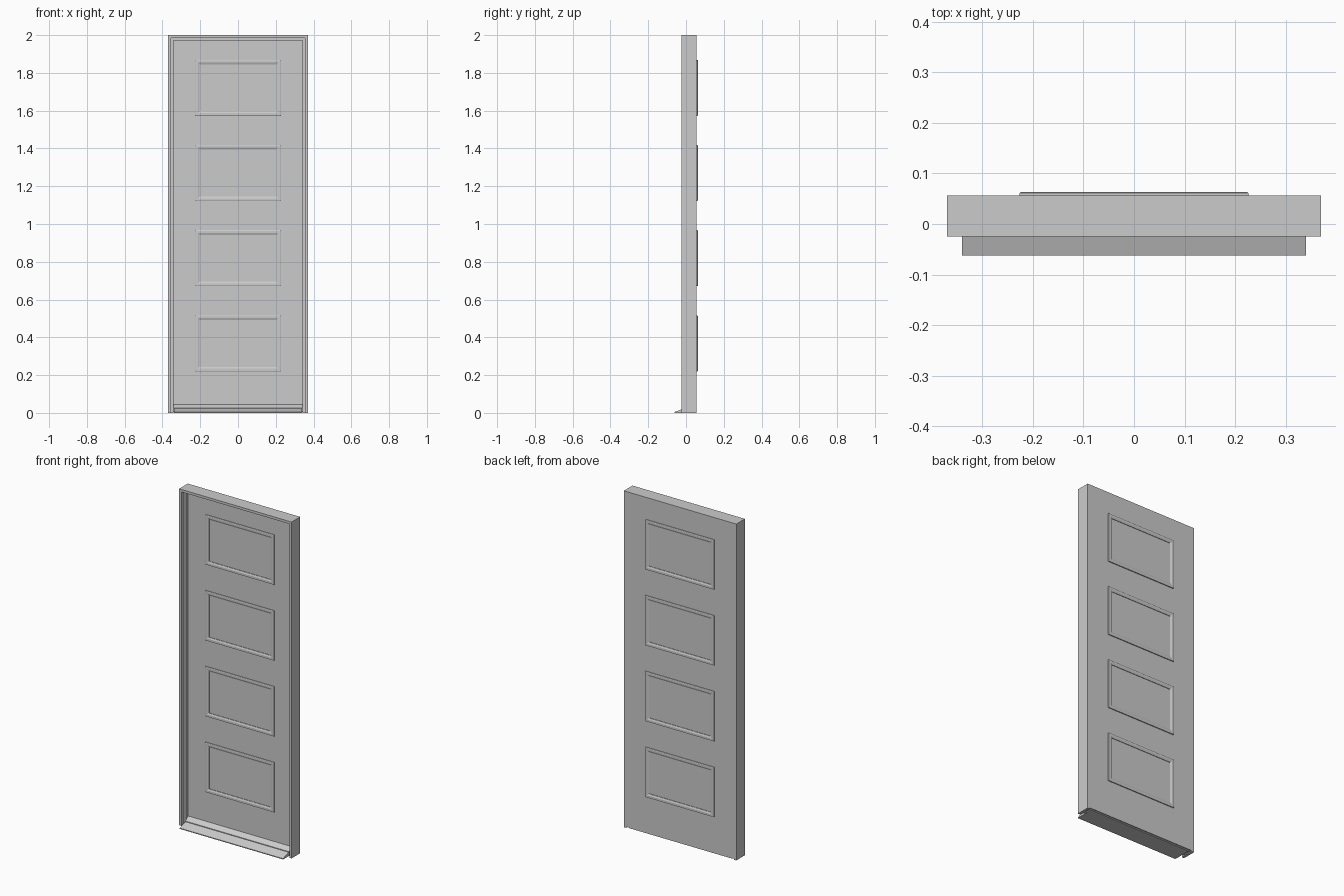
import bpy, bmesh

if "Cube" in bpy.data.objects:
    bpy.data.objects.remove(bpy.data.objects["Cube"])


def make(name, verts, faces):
    me = bpy.data.meshes.new(name)
    me.from_pydata(verts, [], faces)
    bm = bmesh.new()
    bm.from_mesh(me)
    bmesh.ops.recalc_face_normals(bm, faces=bm.faces)
    bm.to_mesh(me)
    bm.free()
    ob = bpy.data.objects.new(name, me)
    bpy.context.collection.objects.link(ob)
    return ob


def box(name, x0, x1, y0, y1, z0, z1):
    v = [(x, y, z) for x in (x0, x1) for y in (y0, y1) for z in (z0, z1)]
    f = [(0, 1, 3, 2), (4, 6, 7, 5), (0, 4, 5, 1),
         (2, 3, 7, 6), (0, 2, 6, 4), (1, 5, 7, 3)]
    return make(name, v, f)


def extrude_x(name, profile, half):
    """Closed (y, z) profile swept along x."""
    n = len(profile)
    v = [(s * half, y, z) for s in (-1, 1) for y, z in profile]
    f = [(i, (i + 1) % n, n + (i + 1) % n, n + i) for i in range(n)]
    return make(name, v, f + [tuple(range(n)), tuple(range(n, 2 * n))])


def mitred_ring(name, profile, hw, z0, z1):
    """Closed (inset, y) profile swept around a rectangle with mitred corners."""
    n = len(profile)
    v = []
    for sx, top in ((-1, 0), (1, 0), (1, 1), (-1, 1)):
        for d, y in profile:
            v.append((sx * (hw - d), y, z1 - d if top else z0 + d))
    f = [(c * n + i, c * n + (i + 1) % n,
          (c + 1) % 4 * n + (i + 1) % n, (c + 1) % 4 * n + i)
         for c in range(4) for i in range(n)]
    return make(name, v, f)


# Rebated frame: two jambs and head, mitred as one open sweep
FRONT, BACK, LEAF = -0.025, 0.056, 0.020
rebate = [(0, FRONT), (0.015, FRONT), (0.015, 0.0), (0.028, 0.0),
          (0.028, LEAF), (0.015, LEAF), (0.015, BACK), (0, BACK)]
n = len(rebate)
verts = []
for sx, top in ((-1, 0), (-1, 1), (1, 1), (1, 0)):
    verts += [(sx * (0.37 - d), y, 2 - d if top else 0) for d, y in rebate]
faces = [(c * n + i, c * n + (i + 1) % n, (c + 1) * n + (i + 1) % n, (c + 1) * n + i)
         for c in range(3) for i in range(n)]
faces += [tuple(range(n)), tuple(range(3 * n, 4 * n))]
make("door_frame", verts, faces)

# Door leaf, flush with the back of the frame
box("door_leaf", -0.355, 0.355, LEAF, BACK, 0.006, 1.985)

# Sloped sill and weather bar
extrude_x("sill", [(-0.062, 0), (-0.062, 0.005), (-0.012, 0.022),
                   (0.05, 0.022), (0.05, 0)], 0.34)
extrude_x("weather_bar", [(-0.008, 0.022), (-0.008, 0.026),
                          (LEAF, 0.045), (LEAF, 0.022)], 0.341)

# Four raised panel mouldings on each side of the leaf
for i in range(4):
    z = 0.22 + 0.451 * i
    for side, y, s in (("back", BACK, 1), ("front", LEAF, -1)):
        prof = [(0, y), (0, y + s * 0.005), (0.003, y + s * 0.007),
                (0.014, y + s * 0.007), (0.024, y + s * 0.003), (0.024, y)]
        mitred_ring(f"{side}_panel_moulding_{i + 1}", prof, 0.227, z, z + 0.296)
